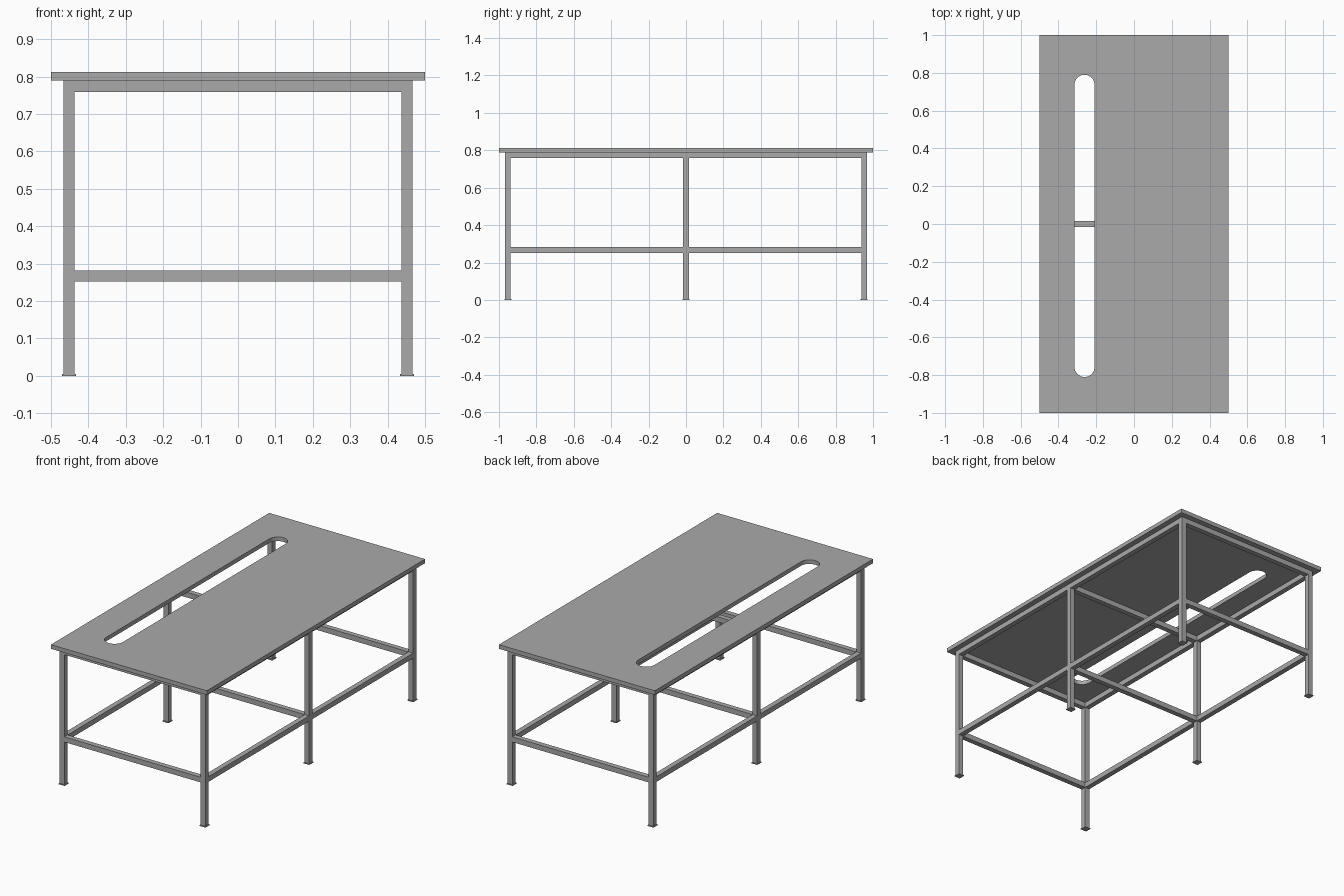
import bpy, bmesh, math

if "Cube" in bpy.data.objects:
    bpy.data.objects.remove(bpy.data.objects["Cube"])

grey = bpy.data.materials.new("plain grey")
grey.use_nodes = True
GREY = (0.4, 0.4, 0.4, 1)
grey.diffuse_color = GREY
grey.node_tree.nodes["Principled BSDF"].inputs["Base Color"].default_value = GREY

TUBE = 0.03            # square tube width
LEG_X, LEG_Y = 0.452, 0.952
TOP_Z, TOP_T = 0.789, 0.024
LOW_Z, HIGH_Z = 0.267, TOP_Z - TUBE / 2
FOOT_W, FOOT_T = 0.038, 0.005


def finish(name, bm):
    bmesh.ops.recalc_face_normals(bm, faces=bm.faces)
    mesh = bpy.data.meshes.new(name)
    bm.to_mesh(mesh)
    bm.free()
    mesh.materials.append(grey)
    obj = bpy.data.objects.new(name, mesh)
    bpy.context.collection.objects.link(obj)
    return obj


def box(name, centre, size):
    bm = bmesh.new()
    bmesh.ops.create_cube(bm, size=1)
    bmesh.ops.scale(bm, vec=size, verts=bm.verts)
    bmesh.ops.translate(bm, vec=centre, verts=bm.verts)
    return finish(name, bm)


def outline(bm, points):
    verts = [bm.verts.new((x, y, TOP_Z)) for x, y in points]
    return [bm.edges.new((verts[i - 1], verts[i])) for i in range(len(verts))]


# Table top with a round-ended slot
slot_x, slot_y, slot_r, slot_half = -0.262, -0.01, 0.053, 0.747
slot = []
for start, end_y in ((0, slot_half), (math.pi, -slot_half)):
    for i in range(17):
        a = start + math.pi * i / 16
        slot.append((slot_x + slot_r * math.cos(a),
                     slot_y + end_y + slot_r * math.sin(a)))
bm = bmesh.new()
edges = outline(bm, [(-0.5, -1), (0.5, -1), (0.5, 1), (-0.5, 1)]) + outline(bm, slot)
bmesh.ops.triangle_fill(bm, edges=edges, use_beauty=True, normal=(0, 0, 1))
raised = bmesh.ops.extrude_face_region(bm, geom=bm.faces[:], use_keep_orig=True)
bmesh.ops.translate(bm, vec=(0, 0, TOP_T),
                    verts=[g for g in raised["geom"] if isinstance(g, bmesh.types.BMVert)])
top = finish("table_top", bm)
bpy.context.view_layer.objects.active = top
top.select_set(True)
bpy.ops.object.shade_smooth_by_angle(angle=math.radians(30))

# Legs and foot plates
for side, sx in (("right", -1), ("left", 1)):
    for place, sy in (("front", -1), ("middle", 0), ("back", 1)):
        x, y = sx * LEG_X, sy * LEG_Y
        box(f"{place}_{side}_leg", (x, y, (FOOT_T + TOP_Z) / 2),
            (TUBE, TUBE, TOP_Z - FOOT_T))
        box(f"{place}_{side}_foot", (x, y, FOOT_T / 2), (FOOT_W, FOOT_W, FOOT_T))

# Upper and lower rails between the legs
for level, z in (("lower", LOW_Z), ("upper", HIGH_Z)):
    for place, sy in (("front", -1), ("middle", 0), ("back", 1)):
        box(f"{level}_{place}_cross_rail", (0, sy * LEG_Y, z),
            (2 * LEG_X - TUBE, TUBE, TUBE))
    for side, sx in (("right", -1), ("left", 1)):
        for place, sy in (("front", -1), ("back", 1)):
            box(f"{level}_{place}_{side}_side_rail", (sx * LEG_X, sy * LEG_Y / 2, z),
                (TUBE, LEG_Y - TUBE, TUBE))
